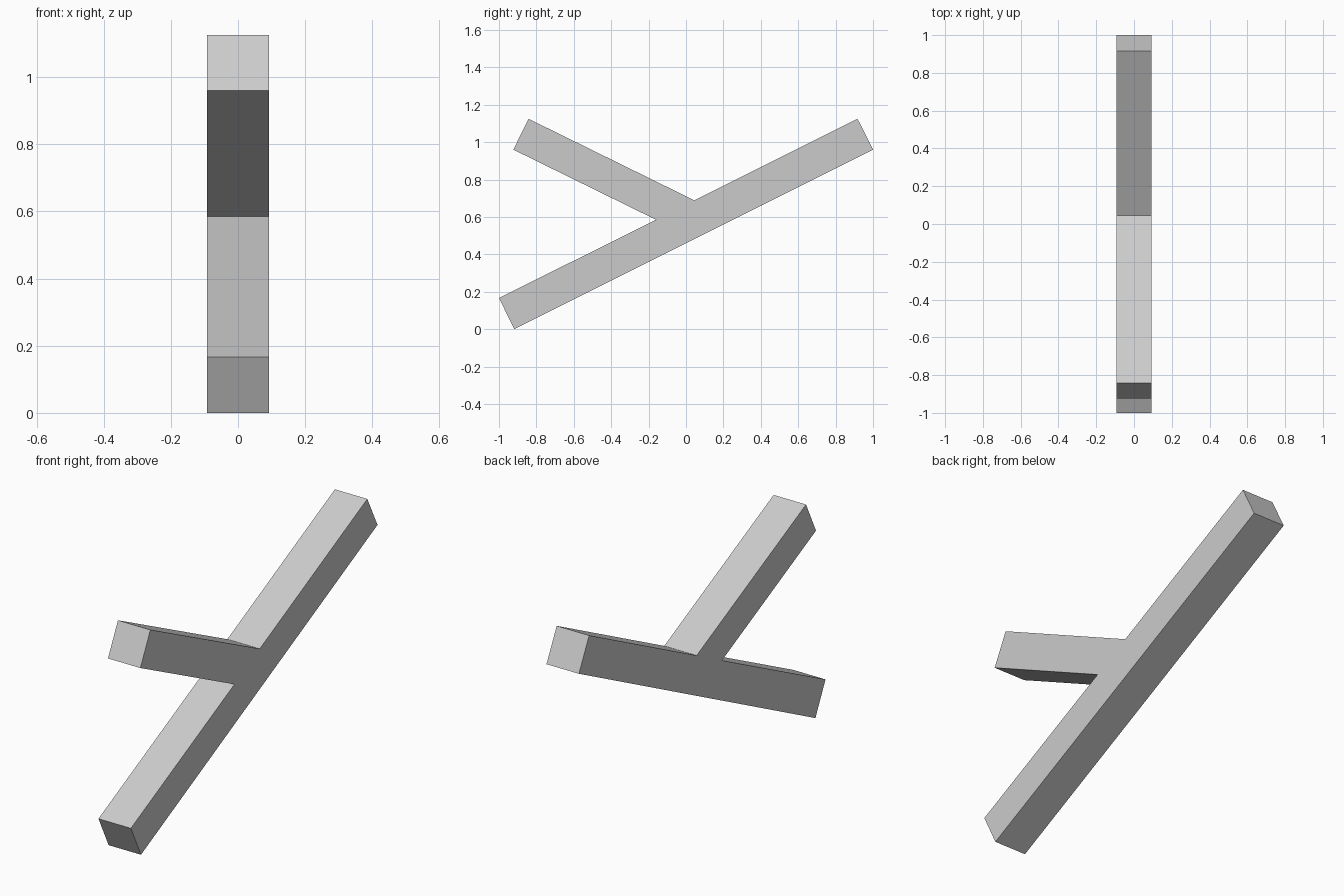
import bpy
import bmesh

cube = bpy.data.objects.get("Cube")
if cube:
    bpy.data.objects.remove(cube, do_unlink=True)

HALF_WIDTH = 0.092

# Light grey material
grey = bpy.data.materials.new("light grey")
grey.use_nodes = True
colour = (0.6, 0.6, 0.6, 1)
grey.diffuse_color = colour
grey.node_tree.nodes["Principled BSDF"].inputs["Base Color"].default_value = colour

# Side outline (y, z): long sloping beam with a branch rising to the front
outline = [(-0.918, 0), (1, 0.96), (0.917, 1.125), (0.045, 0.689),
           (-0.842, 1.125), (-0.923, 0.96), (-0.16, 0.585), (-1, 0.167)]

# Extrude the outline across the width
bm = bmesh.new()
side = bm.faces.new([bm.verts.new((-HALF_WIDTH, y, z)) for y, z in outline])
result = bmesh.ops.extrude_face_region(bm, geom=[side])
moved = [v for v in result["geom"] if isinstance(v, bmesh.types.BMVert)]
bmesh.ops.translate(bm, vec=(2 * HALF_WIDTH, 0, 0), verts=moved)
bmesh.ops.recalc_face_normals(bm, faces=bm.faces)

mesh = bpy.data.meshes.new("branched_beam")
bm.to_mesh(mesh)
bm.free()
mesh.materials.append(grey)
beam = bpy.data.objects.new("branched_beam", mesh)
bpy.context.collection.objects.link(beam)
